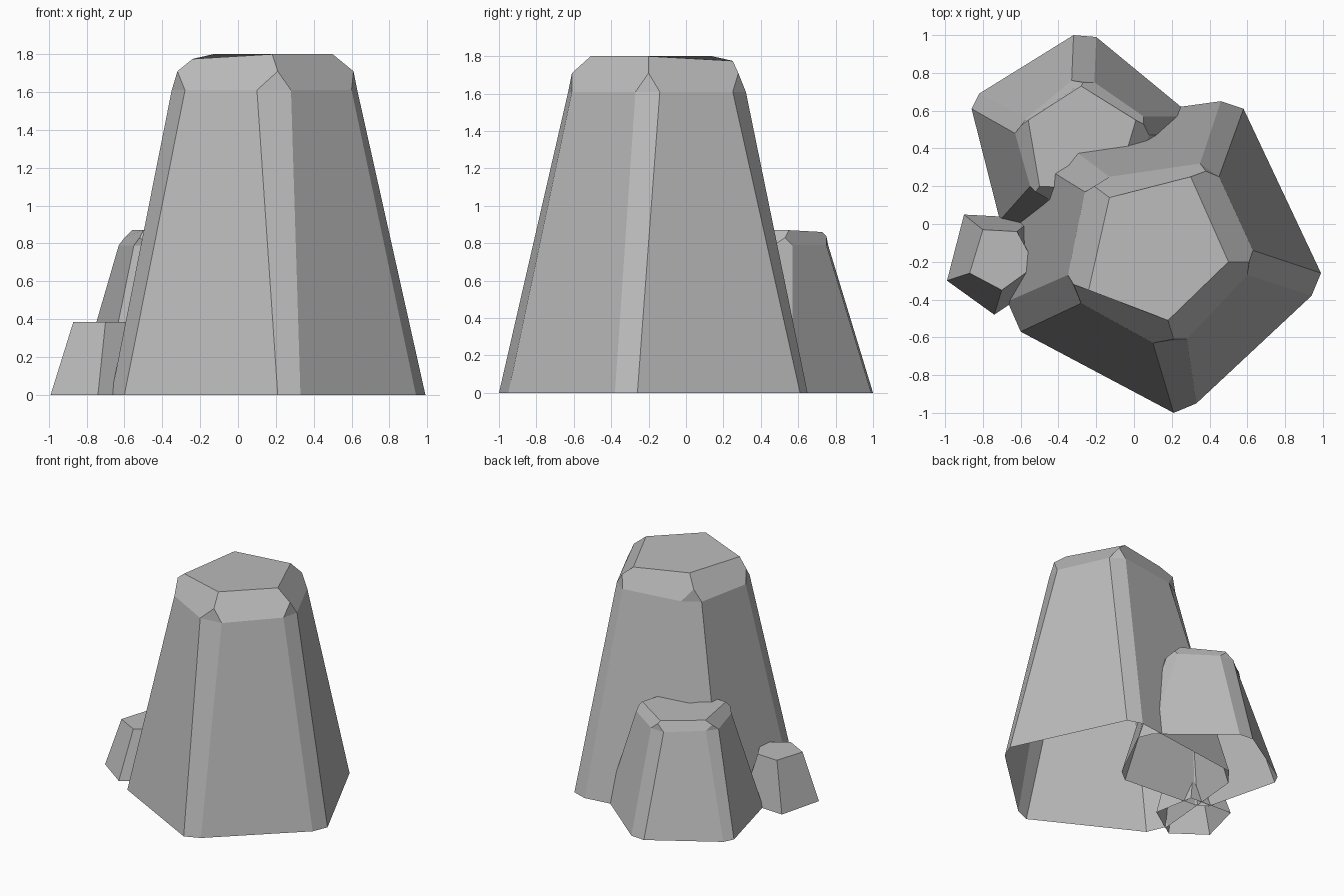
import bpy
import bmesh

cube = bpy.data.objects.get("Cube")
if cube:
    bpy.data.objects.remove(cube, do_unlink=True)

stone = bpy.data.materials.new("stone_grey")
stone.use_nodes = True
grey = (0.5, 0.5, 0.5, 1)
stone.diffuse_color = grey
stone.node_tree.nodes["Principled BSDF"].inputs["Base Color"].default_value = grey


def finish(name, bm):
    bmesh.ops.recalc_face_normals(bm, faces=bm.faces)
    # the shells are open underneath, so make sure the cap points up
    bm.normal_update()
    if max(bm.faces, key=lambda f: f.calc_center_median().z).normal.z < 0:
        bmesh.ops.reverse_faces(bm, faces=bm.faces)
    mesh = bpy.data.meshes.new(name)
    bm.to_mesh(mesh)
    bm.free()
    mesh.materials.append(stone)
    obj = bpy.data.objects.new(name, mesh)
    bpy.context.collection.objects.link(obj)


def chamfered_rock(name, shoulder, corners):
    """Each corner: cap point, rim point (x, y, z), then shoulder pair and base pair (x, y)."""
    bm = bmesh.new()
    rows = []
    for cap, rim, s1, s2, b1, b2 in corners:
        points = [cap, rim, (*s1, shoulder), (*s2, shoulder), (*b1, 0), (*b2, 0)]
        rows.append([bm.verts.new(p) for p in points])
    bm.faces.new([r[0] for r in rows])
    for i, (cap, rim, s1, s2, b1, b2) in enumerate(rows):
        ncap, nrim, ns1, _, nb1, _ = rows[(i + 1) % len(rows)]
        bm.faces.new((cap, rim, s2, ns1, nrim, ncap))   # sloped rim
        bm.faces.new((rim, s1, s2))                     # corner tip
        bm.faces.new((s1, b1, b2, s2))                  # corner strip
        bm.faces.new((s2, b2, nb1, ns1))                # wall
    finish(name, bm)


def plain_rock(name, height, base, top):
    bm = bmesh.new()
    low = [bm.verts.new((*p, 0)) for p in base]
    high = [bm.verts.new((*p, height)) for p in top]
    bm.faces.new(high)
    for i in range(len(low)):
        j = (i + 1) % len(low)
        bm.faces.new((low[i], low[j], high[j], high[i]))
    finish(name, bm)


# Tall main rock
chamfered_rock("large_rock", 1.61, [
    ((.18, -.51, 1.8), (.21, -.61, 1.71), (.10, -.63), (.28, -.61), (.21, -1), (.33, -.95)),
    ((.5, -.2, 1.8), (.61, -.2, 1.71), (.6, -.27), (.63, -.14), (.94, -.38), (.99, -.26)),
    ((.3, .25, 1.775), (.38, .28, 1.71), (.45, .25), (.35, .32), (.58, .61), (.46, .65)),
    ((-.13, .14, 1.8), (-.21, .2, 1.71), (-.13, .25), (-.26, .17), (-.49, .52), (-.6, .38)),
    ((-.24, -.35, 1.775), (-.32, -.32, 1.71), (-.35, -.27), (-.28, -.42), (-.67, -.41), (-.6, -.57)),
])

# Middle rock behind
chamfered_rock("medium_rock", .79, [
    ((-.28, .73, .86), (-.27, .75, .84), (-.21, .75), (-.33, .76), (-.2, .99), (-.32, 1)),
    ((-.56, .55, .87), (-.6, .52, .83), (-.57, .56), (-.63, .48), (-.82, .69), (-.86, .61)),
    ((-.5, .2, .87), (-.52, .17, .83), (-.55, .2), (-.45, .13), (-.71, .02), (-.62, -.03)),
    ((-.1, .18, .87), (-.07, .15, .83), (-.11, .12), (-.03, .18), (.02, -.08), (.12, 0)),
    ((.01, .55, .87), (.05, .53, .83), (.08, .47), (.05, .57), (.35, .47), (.31, .57)),
])

# Small rock at the side
plain_rock("small_rock", .385,
           [(-.99, -.3), (-.74, -.48), (-.47, -.3), (-.53, .03), (-.9, .05)],
           [(-.87, -.26), (-.7, -.35), (-.52, -.22), (-.62, -.04), (-.8, -.03)])
